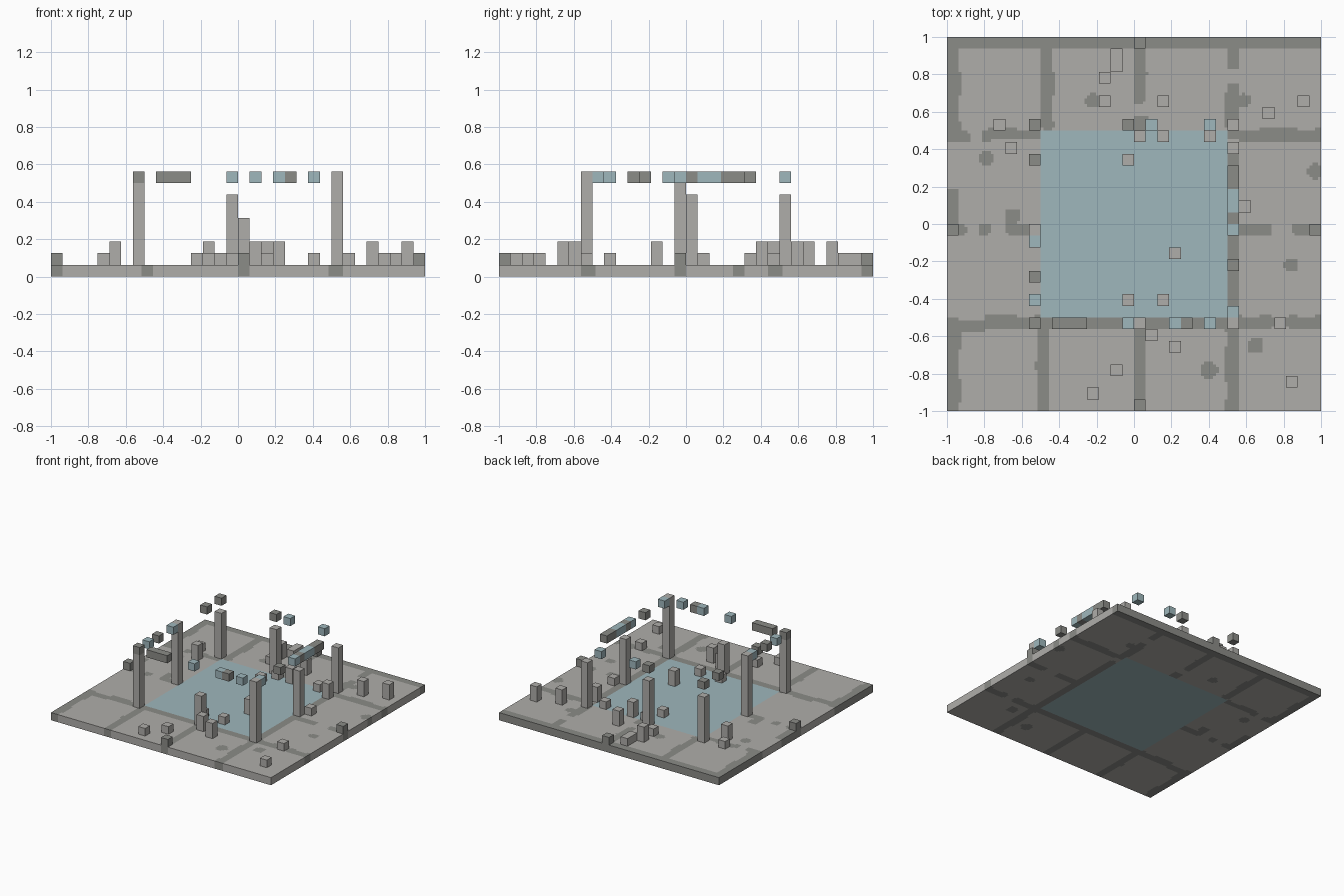
import bpy, bmesh, math
from mathutils import Vector

cube = bpy.data.objects.get("Cube")
if cube:
    bpy.data.objects.remove(cube, do_unlink=True)

CELL = 2 / 32      # block size
FINE = 128         # slab paving resolution


def material(name, rgb):
    m = bpy.data.materials.new(name)
    m.use_nodes = True
    m.diffuse_color = (*rgb, 1)
    bsdf = m.node_tree.nodes["Principled BSDF"]
    bsdf.inputs["Base Color"].default_value = (*rgb, 1)
    bsdf.inputs["Roughness"].default_value = 0.9
    return m


STONE = material("pale stone", (0.43, 0.42, 0.40))
DARK = material("dark stone", (0.26, 0.262, 0.245))
BLUE = material("pale blue stone", (0.345, 0.476, 0.505))


def finish(bm, name, mats):
    me = bpy.data.meshes.new(name)
    bm.to_mesh(me)
    bm.free()
    for m in mats:
        me.materials.append(m)
    ob = bpy.data.objects.new(name, me)
    bpy.context.collection.objects.link(ob)
    return ob


def block(name, i, j, mat, low=1, high=2, ni=1, nj=1):
    """Box over grid cells i, j, from layer low up to layer high."""
    bm = bmesh.new()
    bmesh.ops.create_cube(bm, size=1)
    size = Vector((ni, nj, high - low)) * CELL
    centre = Vector((i + ni / 2 - 16, j + nj / 2 - 16, (low + high) / 2)) * CELL
    for v in bm.verts:
        v.co = Vector(a * b for a, b in zip(v.co, size)) + centre
    return finish(bm, name, [mat])


# Dark paving strips: x range, y range
STRIPS = [
    (-1.1, 1.1, .94, 1.1), (-1.1, -.93, .45, 1.1), (-1.1, -.88, .44, .5),
    (-1.1, -.94, -.05, .19), (-1.1, -.9, -.06, 0), (-1.1, -.93, -1.1, -.5),
    (-.5, -.43, .5, 1.0), (-.52, -.45, -1.1, -.5),
    (0, .07, .78, 1.0), (0, .06, .64, .85), (0, .08, .46, .58),
    (0, .06, -1.1, -.5), (.5, .57, .82, 1.0), (.49, .56, .45, .75),
    (.49, .56, -1.1, -.5), (.5, .56, -.5, .4),
    (-.79, -.49, .45, .51), (.55, 1.1, .44, .51),
    (-.94, -.73, -.57, -.51), (-.8, .5, -.56, -.49),
    (.5, .75, -.56, -.49), (.82, 1.1, -.56, -.49),
    (-.69, -.5, -.06, 0), (.55, .74, -.06, 0), (.84, 1.1, -.06, 0),
]
# Dark paving spots: x, y, radius
SPOTS = [
    (-.22, .66, .04), (-.79, .35, .042), (-.79, .47, .03), (.97, .28, .042),
    (.84, -.22, .038), (.65, -.65, .045), (.4, -.78, .048),
    (-.65, .04, .045), (-.8, -.03, .035), (.59, .66, .037),
]


def paving(x, y):
    if abs(x) < .5 and abs(y) < .5:
        return 2
    wx = x + .004 * math.sin(23 * y)
    wy = y + .004 * math.sin(21 * x + 1)
    r = .025
    for x0, x1, y0, y1 in STRIPS:
        dx = max(x0 + r - wx, wx - x1 + r, 0)
        dy = max(y0 + r - wy, wy - y1 + r, 0)
        if dx * dx + dy * dy < r * r:
            return 1
    return int(any(math.hypot(x - a, y - b) < s for a, b, s in SPOTS))


# Ground slab, paving colours run through its full thickness
bm = bmesh.new()
bmesh.ops.create_grid(bm, x_segments=FINE, y_segments=FINE, size=1)
out = bmesh.ops.extrude_face_region(bm, geom=bm.faces[:], use_keep_orig=True)
for g in out["geom"]:
    if isinstance(g, bmesh.types.BMVert):
        g.co.z = CELL
bmesh.ops.recalc_face_normals(bm, faces=bm.faces[:])
for f in bm.faces:
    c = f.calc_center_median()
    f.material_index = paving(c.x, c.y)
finish(bm, "ground_slab", [STONE, DARK, BLUE])

# Standing pillars around the pool: cell and top layer
for i, j, top in [(7, 7, 8), (7, 15, 9), (7, 24, 7), (15, 24, 7),
                  (24, 24, 7), (24, 16, 7), (24, 7, 9), (16, 7, 5)]:
    block("pillar", i, j, STONE, 1, top)

# Floating lintel fragments left of the ring overhead
for i, j, ni, nj, mat in [
    (7, 7, 1, 1, DARK), (7, 9, 1, 1, BLUE), (7, 11, 1, 1, DARK),
    (7, 14, 1, 1, BLUE), (7, 21, 1, 1, DARK), (7, 24, 1, 1, DARK),
    (9, 7, 3, 1, DARK), (15, 7, 1, 1, BLUE), (19, 7, 1, 1, BLUE),
    (20, 7, 1, 1, DARK), (22, 7, 1, 1, BLUE),
    (24, 8, 1, 1, BLUE), (24, 12, 1, 1, DARK), (24, 15, 1, 1, BLUE),
    (24, 16, 1, 1, DARK), (24, 17, 1, 2, BLUE), (24, 19, 1, 2, DARK),
    (15, 24, 1, 1, DARK), (17, 24, 1, 1, BLUE), (22, 24, 1, 1, BLUE),
]:
    block("lintel_fragment", i, j, mat, 8, 9, ni, nj)

# Dark marker blocks in the middle of each edge
for i, j in [(16, 31), (16, 0), (0, 15), (31, 15)]:
    block("edge_marker", i, j, DARK)

# Low rubble, one block high
for i, j in [(13, 26), (4, 24), (16, 23), (22, 23), (15, 21), (25, 17),
             (15, 9), (18, 9), (28, 7), (14, 3), (12, 1), (29, 2)]:
    block("low_rubble", i, j, STONE)
block("low_rubble_pair", 14, 29, STONE, nj=2)

# Tall rubble, two blocks high
for i, j in [(13, 28), (18, 26), (30, 26), (27, 25), (18, 23), (24, 22),
             (5, 22), (19, 13), (17, 6), (19, 5)]:
    block("tall_rubble", i, j, STONE, 1, 3)
